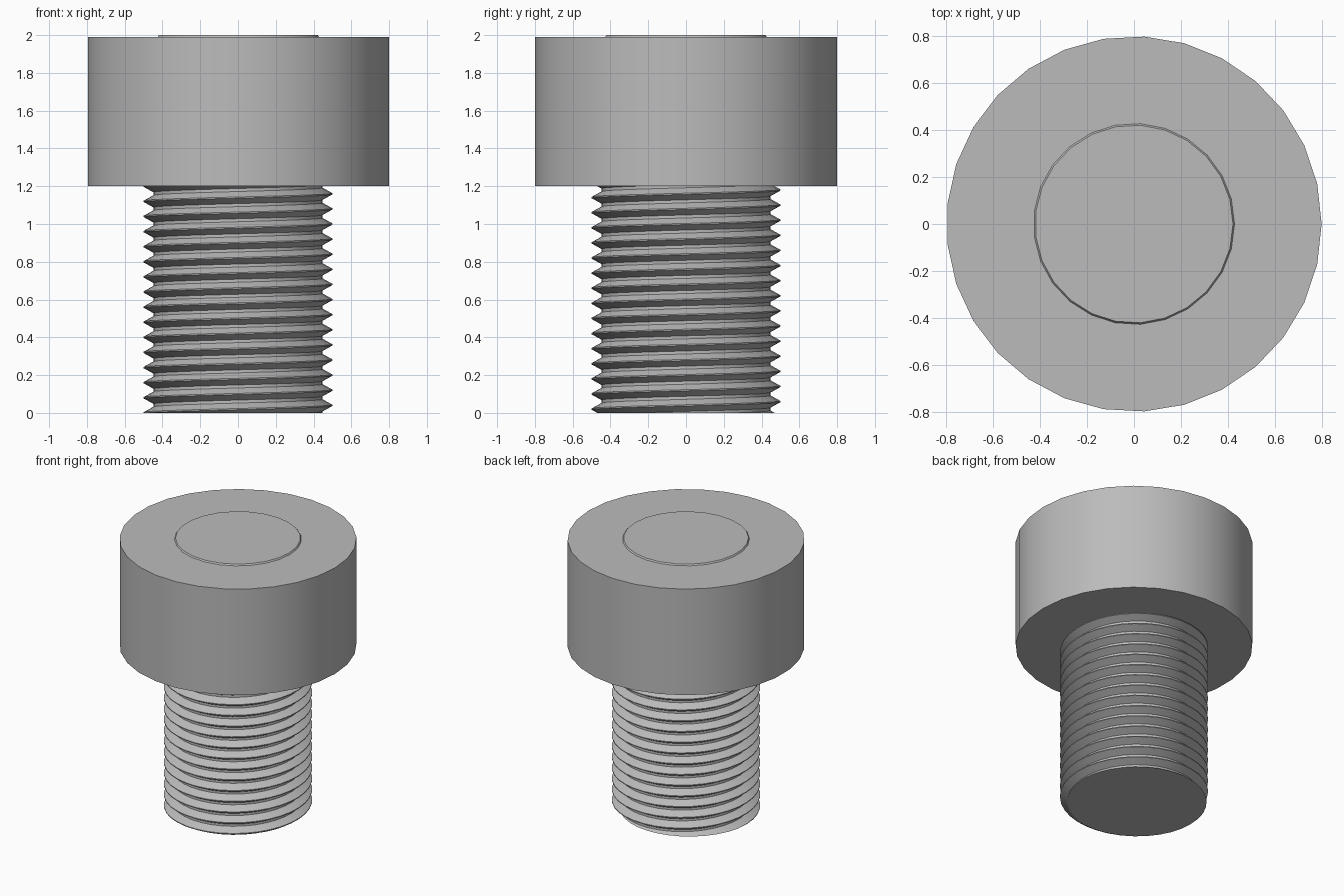
import bpy
import bmesh
from math import sin, cos, radians, tau

default_cube = bpy.data.objects.get("Cube")
if default_cube:
    bpy.data.objects.remove(default_cube, do_unlink=True)

steel = bpy.data.materials.new("grey steel")
steel.use_nodes = True
GREY = (0.5, 0.5, 0.5, 1.0)
steel.diffuse_color = GREY
steel.node_tree.nodes["Principled BSDF"].inputs["Base Color"].default_value = GREY


def finish(bm, name):
    """Turn a bmesh into a smooth shaded object with crisp edges."""
    bmesh.ops.recalc_face_normals(bm, faces=bm.faces)
    mesh = bpy.data.meshes.new(name)
    bm.to_mesh(mesh)
    bm.free()
    mesh.materials.append(steel)
    obj = bpy.data.objects.new(name, mesh)
    bpy.context.collection.objects.link(obj)
    bpy.ops.object.select_all(action="DESELECT")
    obj.select_set(True)
    bpy.context.view_layer.objects.active = obj
    bpy.ops.object.shade_smooth_by_angle(angle=radians(25))
    return obj


def disc(name, sides, z_low, z_high, r_low, r_high):
    """Closed round slab with a corner on the +x axis."""
    bm = bmesh.new()
    rings = []
    for r, z in ((r_low, z_low), (r_high, z_high)):
        rings.append([bm.verts.new((r * cos(tau * i / sides), r * sin(tau * i / sides), z))
                      for i in range(sides)])
        bm.faces.new(rings[-1])
    for i in range(sides):
        j = (i + 1) % sides
        bm.faces.new((rings[0][i], rings[0][j], rings[1][j], rings[1][i]))
    return finish(bm, name)


def threaded_shank(name, z_top, pitch, crest, root, steps=36):
    """Right-handed helical thread, trimmed flat at the bottom and top."""
    # Tooth profile: radius and height, as a fraction of the pitch
    tooth = ((root, -0.4), (crest, -0.04), (crest, 0.04), (root, 0.4))
    bm = bmesh.new()
    turns = int(z_top / pitch) + 5
    helix = []
    for k in range(turns * steps):
        a = tau * k / steps
        z = pitch * (k / steps - 1.5)
        helix.append([bm.verts.new((r * cos(a), r * sin(a), z + h * pitch)) for r, h in tooth])
    for k in range(len(helix) - steps - 1):
        # The strip ends on the start of the next turn
        here = helix[k] + [helix[k + steps][0]]
        ahead = helix[k + 1] + [helix[k + 1 + steps][0]]
        for j in range(len(tooth)):
            bm.faces.new((here[j], ahead[j], ahead[j + 1], here[j + 1]))
    # Trim both ends and cap them
    for z, up in ((0, -1), (z_top, 1)):
        cut = bmesh.ops.bisect_plane(bm, geom=bm.verts[:] + bm.edges[:] + bm.faces[:],
                                     plane_co=(0, 0, z), plane_no=(0, 0, up), clear_outer=True)
        rim = [e for e in cut["geom_cut"] if isinstance(e, bmesh.types.BMEdge)]
        bmesh.ops.triangle_fill(bm, edges=rim, use_beauty=True)
    loose = [v for v in bm.verts if not v.link_faces]
    bmesh.ops.delete(bm, geom=loose, context="VERTS")
    return finish(bm, name)


threaded_shank("threaded_shank", z_top=1.21, pitch=0.08, crest=0.5, root=0.448)
disc("head", 29, 1.2, 1.99, 0.8, 0.8)
disc("top_boss", 25, 1.985, 2.0, 0.432, 0.422)
